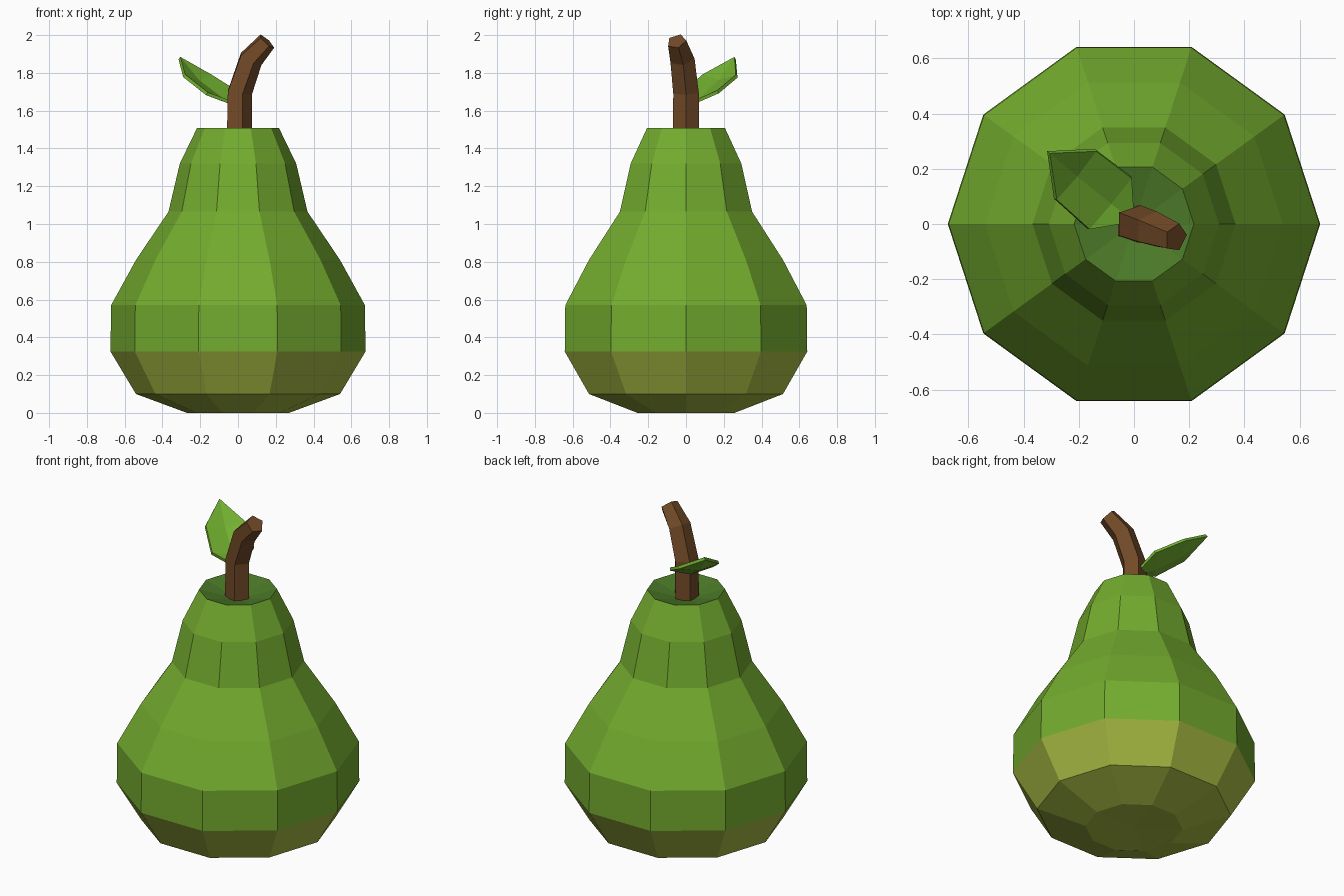
import bpy, bmesh, math
from mathutils import Vector

if "Cube" in bpy.data.objects:
    bpy.data.objects.remove(bpy.data.objects["Cube"])


def material(name, rgb):
    m = bpy.data.materials.new(name)
    lin = [(c / 255 / 12.92) if c < 10 else ((c / 255 + 0.055) / 1.055) ** 2.4 for c in rgb]
    m.diffuse_color = (*lin, 1)
    m.use_nodes = True
    m.node_tree.nodes["Principled BSDF"].inputs["Base Color"].default_value = m.diffuse_color
    return m


green = material("pear green", (115, 171, 46))
olive = material("underside olive", (166, 186, 66))
hollow = material("hollow dark green", (76, 122, 40))
brown = material("stem brown", (114, 74, 40))
leaf_green = material("leaf green", (114, 176, 48))


def make(name, bm, mats):
    bmesh.ops.recalc_face_normals(bm, faces=bm.faces)
    me = bpy.data.meshes.new(name)
    bm.to_mesh(me)
    bm.free()
    for m in mats:
        me.materials.append(m)
    ob = bpy.data.objects.new(name, me)
    bpy.context.collection.objects.link(ob)
    return ob


def bridge(bm, rings):
    n = len(rings[0])
    for a, b in zip(rings, rings[1:]):
        for i in range(n):
            j = (i + 1) % n
            bm.faces.new((a[i], a[j], b[j], b[i]))


# Pear body: ten-sided lathe with a shallow hollow on top
profile = [(0.27, 0), (0.54, 0.10), (0.675, 0.325), (0.672, 0.57), (0.54, 0.81),
           (0.368, 1.065), (0.308, 1.32), (0.217, 1.508)]
bm = bmesh.new()
SIDES = 10
rings = [[bm.verts.new((r * math.cos(math.tau * i / SIDES), r * math.sin(math.tau * i / SIDES), z))
          for i in range(SIDES)] for r, z in profile]
bridge(bm, rings)
for ring, z in ((rings[0], 0.008), (rings[-1], 1.45)):
    c = bm.verts.new((0, 0, z))
    for i in range(SIDES):
        bm.faces.new((ring[i], ring[(i + 1) % SIDES], c))
for f in bm.faces:
    z = f.calc_center_median().z
    if z < 0.325:
        f.material_index = 1
    elif z > 1.45:
        f.material_index = 2
make("pear_body", bm, [green, olive, hollow])

# Stem: tapered five-sided tube along a bent path
path = [Vector(p) for p in ((0, 0, 1.44), (0.003, 0, 1.695), (0.064, -0.02, 1.873), (0.152, -0.05, 1.967))]
radii = [0.073, 0.071, 0.068, 0.053]
bm = bmesh.new()
rings = []
for k, (p, r) in enumerate(zip(path, radii)):
    t = (path[min(k + 1, 3)] - path[max(k - 1, 0)]).normalized()
    if k == 0:
        t = Vector((0, 0, 1))
    u = (Vector((1, 0, 0)) - t * t.x).normalized()
    v = t.cross(u)
    rings.append([bm.verts.new(p + r * (u * math.cos(math.tau * i / 5) + v * math.sin(math.tau * i / 5)))
                  for i in range(5)])
bridge(bm, rings)
bm.faces.new(rings[0])
bm.faces.new(rings[-1])
make("stem", bm, [brown])

# Leaf: two halves folded along a midrib, then thickened
base, tip = (0.0, 0.01, 1.63), (-0.31, 0.26, 1.878)
mid = [(-0.085, 0.075, 1.66), (-0.21, 0.175, 1.755)]
side_a = [(-0.01, 0.17, 1.70), (-0.14, 0.268, 1.782)]
side_b = [(-0.165, -0.018, 1.69), (-0.285, 0.09, 1.785)]
bm = bmesh.new()
vb, vt = bm.verts.new(base), bm.verts.new(tip)
m0, m1 = [bm.verts.new(p) for p in mid]
for side, flip in ((side_a, False), (side_b, True)):
    s0, s1 = [bm.verts.new(p) for p in side]
    for f in ((vb, s0, m0), (m0, s0, s1, m1), (m1, s1, vt)):
        bm.faces.new(f[::-1] if flip else f)
leaf = make("leaf", bm, [leaf_green])
mod = leaf.modifiers.new("thickness", 'SOLIDIFY')
mod.thickness = 0.018
mod.offset = 0
